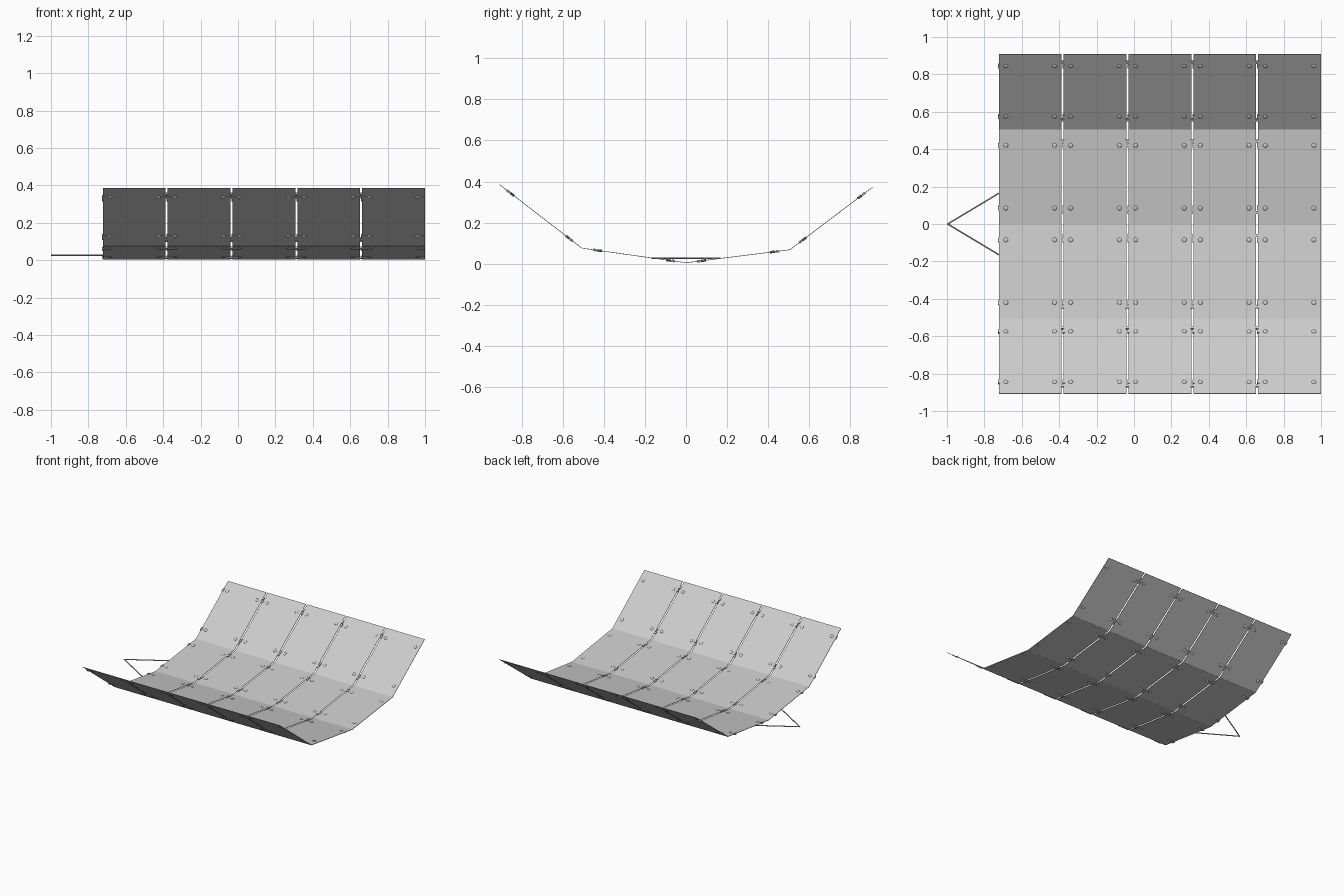
import bpy, bmesh
from math import pi
from mathutils import Vector, Matrix

if "Cube" in bpy.data.objects:
    bpy.data.objects.remove(bpy.data.objects["Cube"])

# folded cross-section (y, z), swept by four flat panels per column
PROFILE = [(-0.908, 0.386), (-0.507, 0.076), (0.0, 0.005), (0.505, 0.068), (0.908, 0.373)]
X0, PITCH, WIDTH, COLUMNS, THICK = -0.723, 0.3466, 0.3366, 5, 0.003


def make_object(name, mesh, matrix=None, smooth=False):
    ob = bpy.data.objects.new(name, mesh)
    bpy.context.collection.objects.link(ob)
    if matrix is not None:
        ob.matrix_world = matrix
    return ob


def box(bm, center, size):
    m = Matrix.Translation(center) @ Matrix.Diagonal((*size, 1))
    bmesh.ops.create_cube(bm, size=1, matrix=m)


def to_mesh(bm, name, smooth=False):
    mesh = bpy.data.meshes.new(name)
    for f in bm.faces:
        f.smooth = smooth
    bm.to_mesh(mesh)
    bm.free()
    return mesh


def panel_mesh(length):
    bm = bmesh.new()
    box(bm, (WIDTH / 2, length / 2, 0), (WIDTH, length, THICK))
    return to_mesh(bm, "panel")


def rivet_mesh(stations):
    # flattened domes near the four corners of a panel
    bm = bmesh.new()
    for hook_v, _ in stations:
        for x in (0.038, WIDTH - 0.038):
            m = Matrix.Translation((x, hook_v, 0)) @ Matrix.Diagonal((1, 1, 0.45, 1))
            bmesh.ops.create_uvsphere(bm, u_segments=12, v_segments=8, radius=0.013, matrix=m)
    return to_mesh(bm, "rivets", True)


def latch_mesh(stations, last):
    # hooks on the left edge, catches on the right edge, thin arms below
    bm = bmesh.new()
    for hook_v, catch_v in stations:
        box(bm, (0.001, hook_v, 0), (0.012, 0.024, 0.012))
        box(bm, (0.02, hook_v, -0.003), (0.036, 0.006, 0.004))
        box(bm, (WIDTH - 0.02, hook_v, -0.003), (0.036, 0.006, 0.004))
        if not last:
            box(bm, (WIDTH + 0.004, catch_v, 0), (0.018, 0.016, 0.012))
    return to_mesh(bm, "latches")


for s in range(4):
    a, b = Vector((0, *PROFILE[s])), Vector((0, *PROFILE[s + 1]))
    along = (b - a).normalized()
    normal = Vector((1, 0, 0)).cross(along)
    length = (b - a).length
    outer = s in (0, 3)
    sign = -1 if s < 2 else 1
    ys = [(0.845, 0.865), (0.575, 0.557)] if outer else [(0.42, 0.443), (0.085, 0.062)]
    stations = [tuple((sign * y - a.y) / along.y for y in pair) for pair in ys]
    panel, rivets = panel_mesh(length), rivet_mesh(stations)
    latches = [latch_mesh(stations, last) for last in (False, True)]
    for c in range(COLUMNS):
        m = Matrix((Vector((1, 0, 0)), along, normal)).transposed().to_4x4()
        m.translation = a + Vector((X0 + c * PITCH, 0, 0))
        make_object("panel", panel, m)
        make_object("panel_rivets", rivets, m)
        make_object("panel_latches", latches[c == COLUMNS - 1], m)

# V-shaped tow wire at the left end
tip = Vector((-0.996, 0, 0.027))
for side in (-1, 1):
    end = Vector((X0 + 0.002, side * 0.165, 0.027))
    d = end - tip
    bm = bmesh.new()
    bmesh.ops.create_cone(bm, cap_ends=True, segments=8, radius1=0.004, radius2=0.004, depth=d.length + 0.004)
    m = Matrix.Translation((tip + end) / 2) @ d.to_track_quat('Z', 'Y').to_matrix().to_4x4()
    make_object("tow_wire", to_mesh(bm, "tow_wire"), m)
